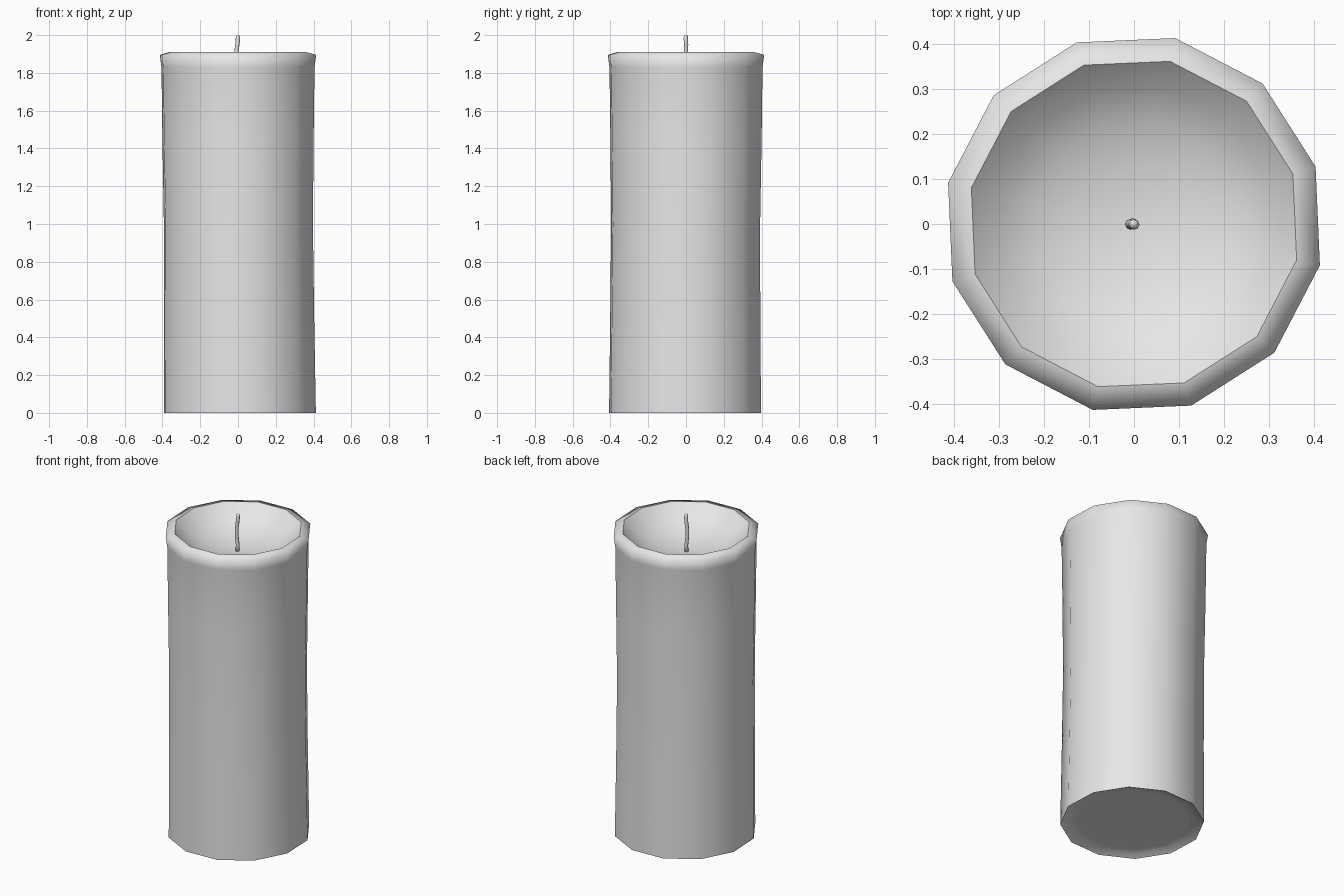
import bpy
import bmesh
from math import cos, sin, tau, radians

cube = bpy.data.objects.get("Cube")
if cube:
    bpy.data.objects.remove(cube, do_unlink=True)

grey = bpy.data.materials.new("plain grey")
grey.use_nodes = True
grey.diffuse_color = (0.8, 0.8, 0.8, 1)
grey.node_tree.nodes["Principled BSDF"].inputs["Base Color"].default_value = (0.8, 0.8, 0.8, 1)


def loft(name, rings, sides, offset, sharp=()):
    """Skin a stack of (x, y, z, radius) rings, closing both ends; sharp lists hard-edged rings."""
    bm = bmesh.new()
    loops = []
    for x, y, z, r in rings:
        angles = [offset + tau * i / sides for i in range(sides)]
        loops.append([bm.verts.new((x + r * cos(a), y + r * sin(a), z)) for a in angles])
    for low, high in zip(loops, loops[1:]):
        for i in range(sides):
            j = (i + 1) % sides
            bm.faces.new((low[i], low[j], high[j], high[i]))
    bm.faces.new(loops[0][::-1])
    bm.faces.new(loops[-1])
    for k in sharp:
        for i in range(sides):
            bm.edges.get((loops[k][i - 1], loops[k][i])).smooth = False
    for f in bm.faces:
        f.smooth = True
    bmesh.ops.recalc_face_normals(bm, faces=bm.faces[:])
    mesh = bpy.data.meshes.new(name)
    bm.to_mesh(mesh)
    bm.free()
    mesh.materials.append(grey)
    obj = bpy.data.objects.new(name, mesh)
    bpy.context.scene.collection.objects.link(obj)
    return obj


# Wax body: recessed base, slightly waisted wall, rolled rim and hollow bowl
base = [(0.01, -0.005, 0.022, 0.33), (0.01, -0.005, 0.02, 0.374), (0.01, -0.005, 0, 0.412)]
wall = [(0.006, -0.004, 0.5, 0.407), (0.002, -0.002, 1.0, 0.404),
        (0, 0, 1.45, 0.41), (0, 0, 1.83, 0.415)]
rim = [(0, 0, 1.895, 0.424), (0, 0, 1.91, 0.371)]
bowl = [(0, 0, 1.85, 0.31), (0, 0, 1.806, 0.23), (0, 0, 1.78, 0.14),
        (0, 0, 1.768, 0.06), (0, 0, 1.766, 0.01)]
loft("wax_body", base + wall + rim + bowl, 12, radians(17.5), sharp=(2, 8))

# Wick: thin, slightly bent cord with a rounded tip
wick = [(-0.005, 0, 1.755, 0.012), (-0.003, 0.002, 1.8, 0.011), (-0.008, -0.002, 1.86, 0.011),
        (-0.009, 0, 1.91, 0.011), (-0.003, 0.001, 1.95, 0.011),
        (0, -0.001, 1.985, 0.012), (-0.001, 0, 1.996, 0.009), (-0.001, 0, 2.0, 0.004)]
loft("wick", wick, 8, 0)
